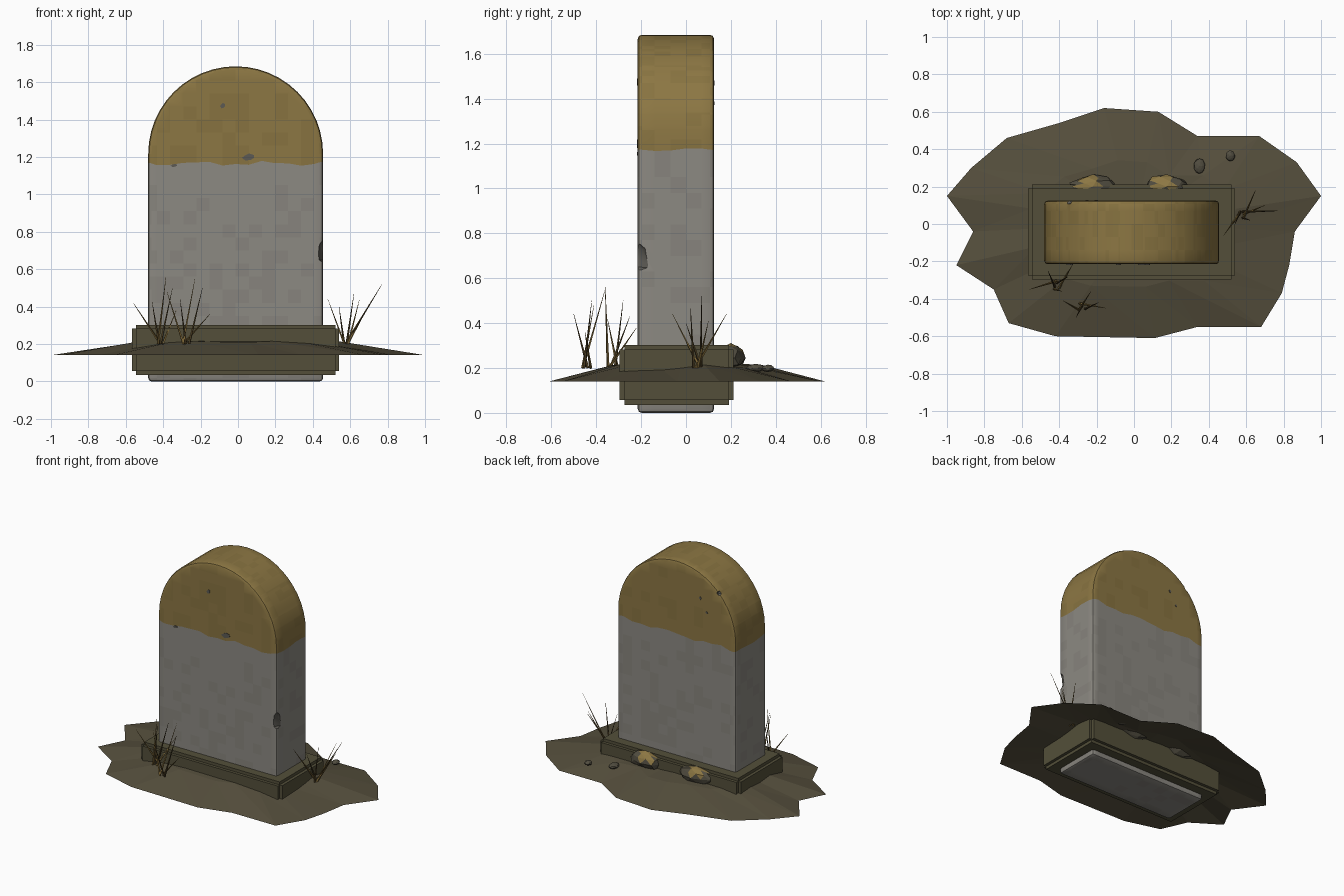
import bpy, bmesh, math, random
from mathutils import Vector, Matrix

random.seed(4)
if "Cube" in bpy.data.objects:
    bpy.data.objects.remove(bpy.data.objects["Cube"])


def material(name, red, green, blue):
    linear = [(c / 255) ** 2.2 for c in (red, green, blue)] + [1]
    mat = bpy.data.materials.new(name)
    mat.use_nodes = True
    mat.diffuse_color = linear
    bsdf = mat.node_tree.nodes["Principled BSDF"]
    bsdf.inputs["Base Color"].default_value = linear
    bsdf.inputs["Roughness"].default_value = 0.9
    return mat


GREY = material("weathered grey", 139, 136, 129)
GREY_DARK = material("mottled grey", 134, 131, 124)
YELLOW = material("faded yellow", 139, 118, 69)
YELLOW_DARK = material("mottled yellow", 134, 114, 66)
CHIP = material("bare chipped stone", 92, 90, 84)
PLINTH = material("olive plinth", 84, 80, 60)
EARTH = material("dry earth", 86, 80, 63)
RUBBLE = material("rubble", 82, 78, 66)
STRAW = material("straw grass", 125, 103, 58)
BROWN = material("brown grass", 82, 68, 42)


def finish(bm, name, mats, smooth=False):
    bmesh.ops.recalc_face_normals(bm, faces=bm.faces)
    mesh = bpy.data.meshes.new(name)
    bm.to_mesh(mesh)
    bm.free()
    for mat in mats:
        mesh.materials.append(mat)
    obj = bpy.data.objects.new(name, mesh)
    bpy.context.collection.objects.link(obj)
    if smooth:
        smooth_edges(obj)
    return obj


def activate(obj):
    bpy.ops.object.select_all(action='DESELECT')
    obj.select_set(True)
    bpy.context.view_layer.objects.active = obj


def smooth_edges(obj):
    activate(obj)
    bpy.ops.object.shade_smooth_by_angle(angle=math.radians(35))


def lump(bm, center, size, detail=2, rough=0.12):
    """Add a jittered, squashed ball and return its vertices."""
    verts = bmesh.ops.create_icosphere(bm, subdivisions=detail, radius=1)["verts"]
    for v in verts:
        v.co *= 1 + random.uniform(-rough, rough)
        v.co = Vector(center) + Vector(a * b for a, b in zip(v.co, size))
    return verts


# Round-topped stone: extruded arch profile with softened edges
MID, RADIUS, FRONT, BACK = -0.0125, 0.4675, -0.215, 0.125
SPRING, PAINT_LINE, CELL, ARC = 1.217, 1.165, 0.07, 24
profile = [(MID - RADIUS, 0), (MID + RADIUS, 0)]
for i in range(ARC + 1):
    a = math.pi * i / ARC
    profile.append((MID + RADIUS * math.cos(a), SPRING + RADIUS * math.sin(a)))
bm = bmesh.new()
face = bm.faces.new([bm.verts.new((x, FRONT, z)) for x, z in profile])
ext = bmesh.ops.extrude_face_region(bm, geom=[face])["geom"]
for v in ext:
    if isinstance(v, bmesh.types.BMVert):
        v.co.y = BACK
bmesh.ops.recalc_face_normals(bm, faces=bm.faces)
hard = [e for e in bm.edges if e.calc_face_angle(0) > 1]
bmesh.ops.bevel(bm, geom=hard, offset=0.018, segments=2, profile=0.5, affect='EDGES')


# Cut the surface into cells so paint edge and mottling can follow them
def cut(axis, value):
    point, normal = Vector(), Vector()
    point[axis] = value
    normal[axis] = 1
    bmesh.ops.bisect_plane(bm, geom=bm.verts[:] + bm.edges[:] + bm.faces[:],
                           dist=1e-5, plane_co=point, plane_no=normal)


for k in range(-6, 7):
    cut(0, MID + k * CELL)
for k in range(-2, 2):
    cut(1, k * CELL)
for k in range(1, 24):
    if abs(k * CELL - PAINT_LINE) > 0.06:
        cut(2, k * CELL)
cut(2, PAINT_LINE)

# Paint above a wavy line, with faint mottling
for f in bm.faces:
    painted = f.calc_center_median().z > PAINT_LINE
    f.material_index = (2 if painted else 0) + (random.random() < 0.3)
for v in bm.verts:
    if abs(v.co.z - PAINT_LINE) < 1e-4:
        x, y = v.co.x, v.co.y
        v.co.z += 0.009 * math.sin(17 * x + 5 * y) + 0.006 * math.sin(41 * x + 23 * y + 1)
stone_mats = [GREY, GREY_DARK, YELLOW, YELLOW_DARK, CHIP]
stone = finish(bm, "stone", stone_mats)

# Chips knocked out of the edges
for place, size in (((0.475, -0.23, 0.69), (0.06, 0.075, 0.095)),
                    ((-0.36, 0.135, 1.55), (0.04, 0.04, 0.035))):
    bm = bmesh.new()
    lump(bm, place, size, 1, 0.15)
    for f in bm.faces:
        f.material_index = 4
    cutter = finish(bm, "chip_cutter", stone_mats)
    cutter.hide_render = True
    mod = stone.modifiers.new("chip", 'BOOLEAN')
    mod.operation = 'DIFFERENCE'
    mod.solver = 'EXACT'
    mod.object = cutter
    activate(stone)
    bpy.ops.object.modifier_apply(modifier=mod.name)
    bpy.data.objects.remove(cutter)
smooth_edges(stone)

# Small bare patches where paint has flaked, on front and back
bm = bmesh.new()
for x, z, wide, high, side in ((0.06, 1.2, 0.035, 0.018, FRONT), (-0.08, 1.475, 0.014, 0.014, FRONT),
                               (-0.34, 1.155, 0.018, 0.008, FRONT), (-0.2, 1.47, 0.009, 0.01, BACK),
                               (-0.25, 1.38, 0.009, 0.008, BACK)):
    flake = bmesh.ops.create_cone(bm, cap_ends=True, segments=7, radius1=1, radius2=1, depth=0.006)["verts"]
    for v in flake:
        stretch = 1 + 0.25 * math.sin(5 * v.co.x + 3 * v.co.y)
        v.co = (x + v.co.x * wide * stretch, side + v.co.z, z + v.co.y * high * stretch)
finish(bm, "paint_flakes", [CHIP])

# Plinth: a block with notched edges, one box extended along each axis
bm = bmesh.new()
for axis in range(3):
    size = Vector((1.065, 0.465, 0.225))
    size[axis] += 0.042
    box = bmesh.ops.create_cube(bm, size=1)["verts"]
    for v in box:
        v.co = Vector((MID, -0.042, 0.169)) + Vector(a * b for a, b in zip(v.co, size))
finish(bm, "plinth", [PLINTH])

# Earth mound: ragged outline rising in rings to the middle
outline = [(-1, .15), (-.87, .3), (-.68, .46), (-.4, .54), (-.16, .62), (.13, .6), (.34, .47),
           (.67, .47), (.87, .33), (1, .15), (.86, -.04), (.83, -.22), (.79, -.37), (.68, -.55),
           (.34, -.55), (.11, -.61), (-.42, -.6), (-.67, -.53), (-.75, -.35), (-.95, -.22), (-.86, -.04)]
bm = bmesh.new()
rim = [bm.verts.new((x, y, 0.14)) for x, y in outline]
ring = [bm.verts.new((x * 0.55, y * 0.55, 0.208 + random.uniform(-0.008, 0.008))) for x, y in outline]
peak = bm.verts.new((0, 0, 0.235))
for i in range(len(rim)):
    j = (i + 1) % len(rim)
    bm.faces.new((rim[i], rim[j], ring[j]))
    bm.faces.new((rim[i], ring[j], ring[i]))
    bm.faces.new((ring[i], ring[j], peak))
finish(bm, "earth_mound", [EARTH])

# Broken chunks behind the plinth, with scraps of paint on top
for name, x in (("left_chunk", 0.175), ("right_chunk", -0.22)):
    bm = bmesh.new()
    lump(bm, (x, 0.2, 0.245), (0.12, 0.06, 0.062))
    for f in bm.faces:
        c = f.calc_center_median()
        f.material_index = int(c.z > 0.258 and c.y > 0.19 and abs(c.x - x + 0.015) < 0.055)
    finish(bm, name, [RUBBLE, YELLOW])

# Pebbles
bm = bmesh.new()
lump(bm, (0.35, 0.31, 0.2), (0.03, 0.042, 0.018), 2, 0.06)
lump(bm, (0.515, 0.365, 0.198), (0.025, 0.028, 0.016), 2, 0.06)
finish(bm, "pebbles", [RUBBLE])


# Grass clumps: thin tapering blades from one root to each tip
def grass(name, root, tips):
    bm = bmesh.new()
    for i, tip in enumerate(tips):
        start = Vector(root) + Vector((random.uniform(-1, 1), random.uniform(-1, 1), 0)) * 0.025
        way = Vector(tip) - start
        turn = way.to_track_quat('Z', 'Y').to_matrix().to_4x4()
        place = Matrix.Translation(start + way / 2) @ turn
        before = set(bm.faces)
        bmesh.ops.create_cone(bm, cap_ends=True, segments=4, radius1=0.007, radius2=0.0008,
                              depth=way.length, matrix=place)
        for f in set(bm.faces) - before:
            f.material_index = i % 2
    finish(bm, name, [STRAW, BROWN])


grass("right_front_grass", (-.41, -.33, .2),
      [(-.56, -.35, .42), (-.46, -.25, .43), (-.385, -.36, .56), (-.35, -.28, .5), (-.33, -.22, .38)])
grass("front_grass", (-.27, -.44, .2),
      [(-.38, -.41, .48), (-.31, -.5, .44), (-.23, -.36, .55), (-.19, -.42, .5), (-.15, -.45, .36)])
grass("left_grass", (.59, .05, .2),
      [(.48, -.06, .44), (.54, 0, .4), (.65, .18, .44), (.77, .07, .52), (.7, .1, .41), (.62, .02, .47)])
